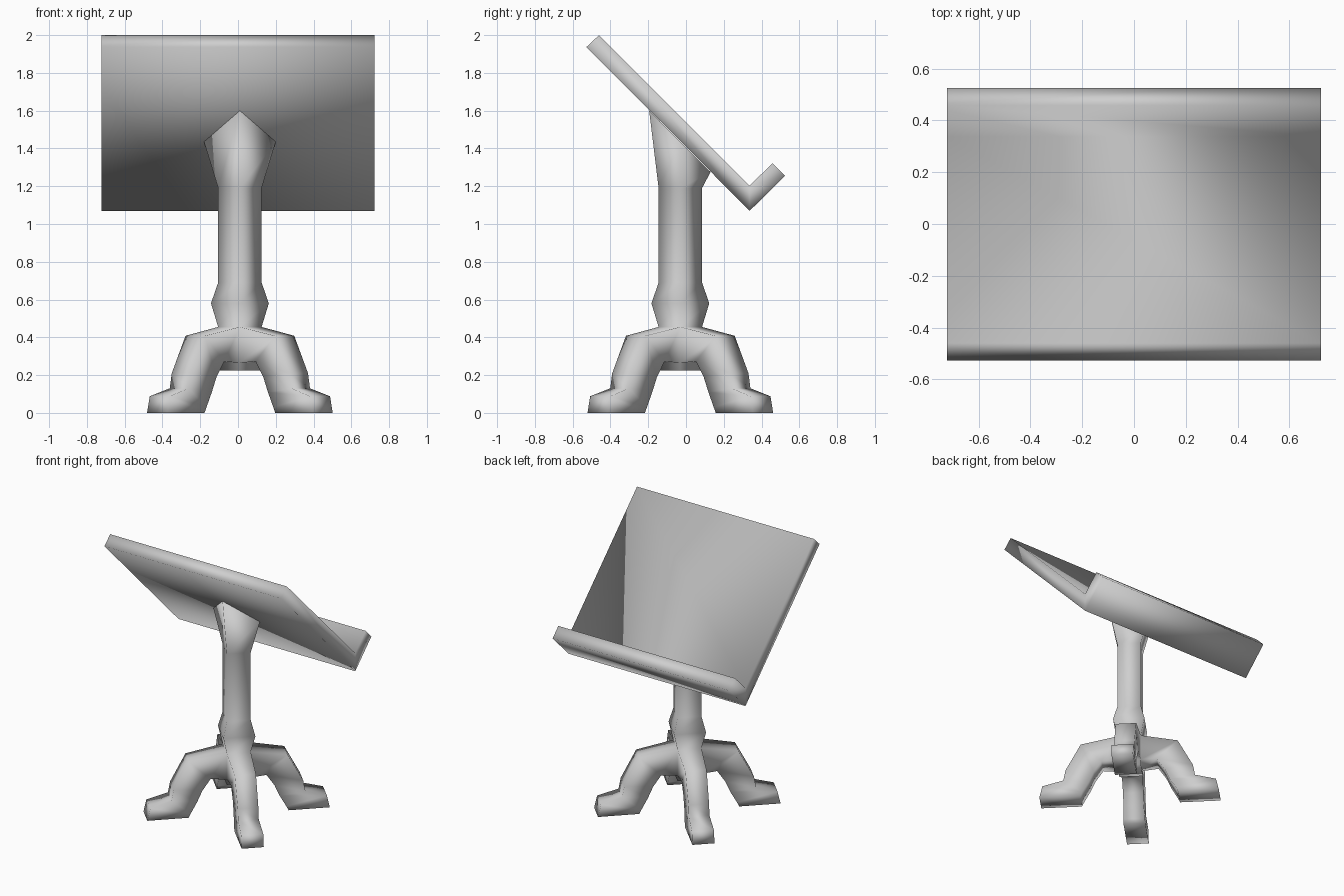
import bpy, bmesh
from math import sin, cos, pi
from mathutils import Vector

cube = bpy.data.objects.get("Cube")
if cube:
    bpy.data.objects.remove(cube, do_unlink=True)

# Single plain grey
grey = bpy.data.materials.new("light grey")
grey.use_nodes = True
COLOUR = (0.62, 0.62, 0.62, 1)
grey.diffuse_color = COLOUR
grey.node_tree.nodes["Principled BSDF"].inputs["Base Color"].default_value = COLOUR


def finish(bm, name):
    """Turn a bmesh into a smooth-shaded grey object."""
    bmesh.ops.recalc_face_normals(bm, faces=bm.faces[:])
    for f in bm.faces:
        f.smooth = True
    mesh = bpy.data.meshes.new(name)
    bm.to_mesh(mesh)
    bm.free()
    mesh.materials.append(grey)
    obj = bpy.data.objects.new(name, mesh)
    bpy.context.collection.objects.link(obj)
    return obj


def bridge(bm, a, b, skip=False):
    """Join two four-cornered rings with quads."""
    if not skip:
        for k in range(4):
            j = (k + 1) % 4
            bm.faces.new((a[k], a[j], b[j], b[k]))


CENTRE = Vector((0.01, -0.03, 0))
bm = bmesh.new()

# Diamond-section post: (height, corner radius) from hub to flare
POST = [(0.225, 0.115), (0.265, 0.115), (0.455, 0.115), (0.58, 0.153),
        (0.69, 0.115), (1.19, 0.115)]
rings = []
for z, r in POST:
    rings.append([bm.verts.new(CENTRE + Vector((r * cos(k * pi / 2), r * sin(k * pi / 2), z)))
                  for k in range(4)])

# Flared top, cut on the slope of the board
top = [(0.19, 0, 1.435), (0, 0.16, 1.275), (-0.19, 0, 1.435), (0, -0.165, 1.6)]
rings.append([bm.verts.new(CENTRE + Vector(p)) for p in top])
for i in range(len(rings) - 1):
    bridge(bm, rings[i], rings[i + 1], skip=(i == 1))
bm.faces.new(rings[0])
bm.faces.new(rings[-1])

# Four legs grow from the hub faces: outer (r, z), inner (r, z), half width
LEG = [(0.335, 0.408, 0.19, 0.272, 0.072),
       (0.44, 0.21, 0.245, 0.19, 0.07),
       (0.455, 0.13, 0.28, 0.11, 0.07),
       (0.6, 0.088, 0.325, 0.03, 0.075),
       (0.62, 0, 0.34, 0, 0.075)]
low, high = rings[1], rings[2]
for k in range(4):
    j = (k + 1) % 4
    angle = (k + 0.5) * pi / 2
    out = Vector((cos(angle), sin(angle), 0))
    side = Vector((-sin(angle), cos(angle), 0))
    ring = [high[k], high[j], low[j], low[k]]
    for ro, zo, ri, zi, w in LEG:
        corners = [(ro, zo, -w), (ro, zo, w), (ri, zi, w), (ri, zi, -w)]
        nxt = [bm.verts.new(CENTRE + out * r + side * s + Vector((0, 0, z)))
               for r, z, s in corners]
        bridge(bm, ring, nxt)
        ring = nxt
    bm.faces.new(ring)
finish(bm, "pedestal")

# Tilted board with a lip along its low edge: side profile swept across x
PROFILE = [(-0.46, 2.0), (-0.527, 1.937), (0.337, 1.07),
           (0.525, 1.255), (0.458, 1.322), (0.337, 1.203)]
bm = bmesh.new()
ends = [[bm.verts.new((x, y, z)) for y, z in PROFILE] for x in (-0.722, 0.722)]
for e in ends:
    bm.faces.new((e[0], e[1], e[2], e[5]))
    bm.faces.new((e[5], e[2], e[3], e[4]))
for i in range(len(PROFILE)):
    n = (i + 1) % len(PROFILE)
    bm.faces.new((ends[0][i], ends[0][n], ends[1][n], ends[1][i]))
finish(bm, "book_rest")
